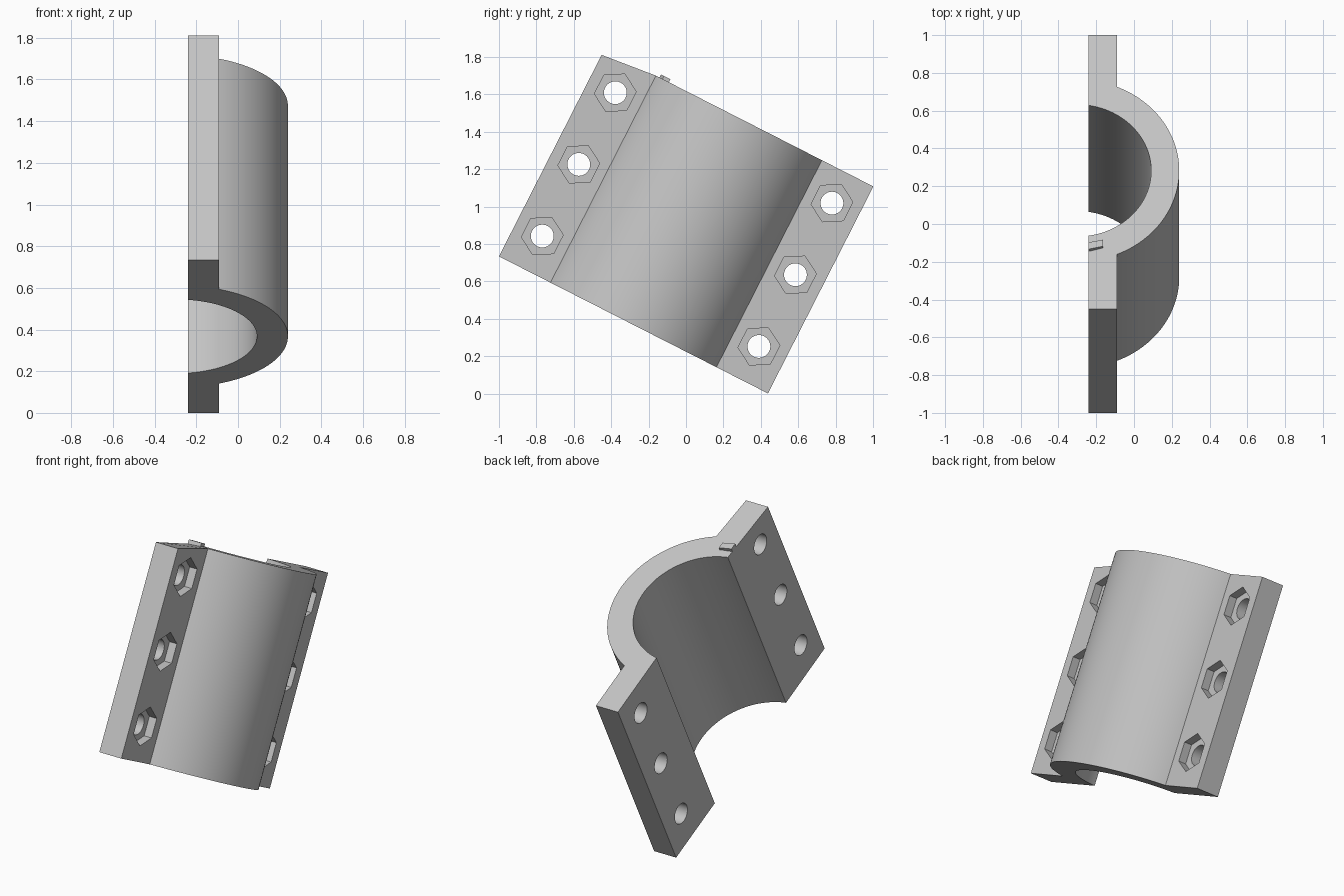
import bpy, bmesh, math
from mathutils import Matrix

cube = bpy.data.objects.get("Cube")
if cube:
    bpy.data.objects.remove(cube, do_unlink=True)

TILT = math.radians(-27)
PLACE = Matrix.Translation((0, -0.281, 0.367)) @ Matrix.Rotation(TILT, 4, 'X')
HALF, LENGTH = 0.807, 1.242             # half width across ears, length along bore
BACK, EAR = -0.24, -0.091               # clamp face and ear face
AXIS, R_OUT, R_IN = -0.301, 0.5405, 0.392

grey = bpy.data.materials.new("light_grey")
grey.use_nodes = True
colour = (0.55, 0.55, 0.55, 1)
grey.diffuse_color = colour
grey.node_tree.nodes["Principled BSDF"].inputs["Base Color"].default_value = colour


def make_object(name, bm):
    bmesh.ops.recalc_face_normals(bm, faces=bm.faces)
    mesh = bpy.data.meshes.new(name)
    bm.to_mesh(mesh)
    bm.free()
    mesh.materials.append(grey)
    obj = bpy.data.objects.new(name, mesh)
    bpy.context.collection.objects.link(obj)
    obj.matrix_world = PLACE
    return obj


def extrude_profile(points, z0, z1):
    """Prism along the bore from (x, y) points."""
    bm = bmesh.new()
    face = bm.faces.new([bm.verts.new((x, y, z0)) for x, y in points])
    out = bmesh.ops.extrude_face_region(bm, geom=[face])
    top = [g for g in out["geom"] if isinstance(g, bmesh.types.BMVert)]
    bmesh.ops.translate(bm, verts=top, vec=(0, 0, z1 - z0))
    return bm


def arc(radius, x_end, steps=64):
    """Arc around the bore axis, from -y to +y, ending on x = x_end."""
    a = math.acos((x_end - AXIS) / radius)
    return [(AXIS + radius * math.cos(-a + 2 * a * i / steps),
             radius * math.sin(-a + 2 * a * i / steps)) for i in range(steps + 1)]


# Half clamp: arched shell with a flat ear on each side
outline = ([(BACK, -HALF), (EAR, -HALF)] + arc(R_OUT, EAR)
           + [(EAR, HALF), (BACK, HALF)] + arc(R_IN, BACK)[::-1])
bm = extrude_profile(outline, 0, LENGTH)
# one ear slopes down slightly at its outer end
for v in bm.verts:
    if v.co.y < -HALF + 0.01 and v.co.z > 1:
        v.co.z -= 0.033
clamp = make_object("half_clamp", bm)


def hole_cutter(name, sides, radius, x0, x1):
    """Six prisms across the ears."""
    bm = bmesh.new()
    for side in (-1, 1):
        for row in (-1, 0, 1):
            spot = Matrix.Translation(((x0 + x1) / 2, side * 0.65, 0.632 + row * 0.43))
            # corners point across the ear
            turn = Matrix.Rotation(math.pi / 2, 4, 'Y') @ Matrix.Rotation(math.pi / 2, 4, 'Z')
            bmesh.ops.create_cone(bm, cap_ends=True, segments=sides, radius1=radius,
                                  radius2=radius, depth=x1 - x0, matrix=spot @ turn)
    obj = make_object(name, bm)
    obj.hide_render = True
    return obj


# Nut pockets and bolt holes
bpy.context.view_layer.objects.active = clamp
for cutter in (hole_cutter("nut_pocket_cutter", 6, 0.112, EAR - 0.05, EAR + 0.05),
               hole_cutter("bolt_hole_cutter", 40, 0.061, BACK - 0.1, EAR + 0.1)):
    mod = clamp.modifiers.new(cutter.name, 'BOOLEAN')
    mod.operation = 'DIFFERENCE'
    mod.solver = 'EXACT'
    mod.object = cutter
    bpy.context.view_layer.update()
    bpy.ops.object.modifier_apply(modifier=mod.name)
    bpy.data.objects.remove(cutter, do_unlink=True)

# Small alignment tab on the upper end
tab = [(BACK, -0.476), (-0.165, -0.459), (-0.165, -0.42), (BACK, -0.436)]
make_object("alignment_tab", extrude_profile(tab, LENGTH - 0.01, LENGTH + 0.018))

# Smooth the curved walls, keep edges sharp
bpy.ops.object.select_all(action='DESELECT')
clamp.select_set(True)
bpy.context.view_layer.objects.active = clamp
bpy.ops.object.shade_smooth_by_angle(angle=math.radians(25))
